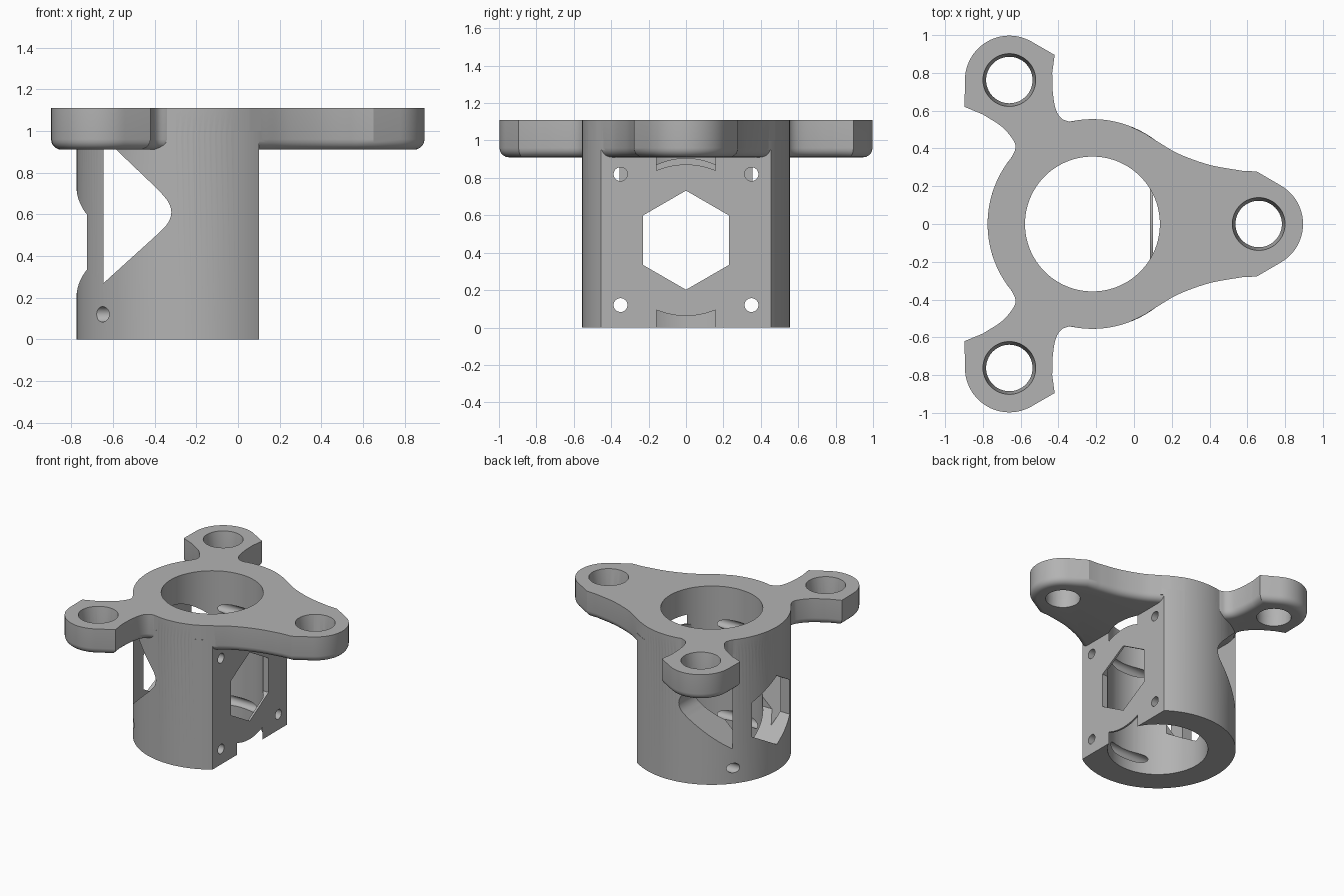
import bpy, bmesh, math
from mathutils import Vector, Matrix

if "Cube" in bpy.data.objects:
    bpy.data.objects.remove(bpy.data.objects["Cube"], do_unlink=True)

AXIS_X = -0.22          # tube axis
R_OUT, R_BORE = 0.555, 0.357
TOP, UNDER = 1.11, 0.91
FLAT_X = 0.1            # flat mounting face
HEX_Z = 0.467

grey = bpy.data.materials.new("plain grey")
grey.use_nodes = True
grey.diffuse_color = (0.45, 0.45, 0.45, 1)
grey.node_tree.nodes["Principled BSDF"].inputs["Base Color"].default_value = (0.45, 0.45, 0.45, 1)


def finish(name, bm):
    bmesh.ops.recalc_face_normals(bm, faces=bm.faces)
    mesh = bpy.data.meshes.new(name)
    bm.to_mesh(mesh)
    bm.free()
    mesh.materials.append(grey)
    ob = bpy.data.objects.new(name, mesh)
    bpy.context.collection.objects.link(ob)
    return ob


def loft(name, loops):
    """Closed solid through a stack of matching loops of 3D points."""
    bm = bmesh.new()
    rings = [[bm.verts.new(p) for p in loop] for loop in loops]
    for low, high in zip(rings, rings[1:]):
        for i in range(len(low)):
            bm.faces.new((low[i - 1], low[i], high[i], high[i - 1]))
    bm.faces.new(rings[0][::-1])
    bm.faces.new(rings[-1])
    return finish(name, bm)


def prism(name, points, depth):
    return loft(name, [points, [Vector(p) + Vector(depth) for p in points]])


def rod(name, start, end, r1, r2=None, sides=96):
    """Cylinder or cone between two points."""
    start, end = Vector(start), Vector(end)
    d = end - start
    turn = d.to_track_quat('Z', 'Y').to_matrix().to_4x4()
    bm = bmesh.new()
    bmesh.ops.create_cone(bm, cap_ends=True, segments=sides, radius1=r1,
                          radius2=r1 if r2 is None else r2, depth=d.length,
                          matrix=Matrix.Translation((start + end) / 2) @ turn)
    return finish(name, bm)


def combine(target, other, op):
    mod = target.modifiers.new(op, 'BOOLEAN')
    mod.operation, mod.solver, mod.object = op, 'EXACT', other
    bpy.context.view_layer.update()
    bpy.context.view_layer.objects.active = target
    bpy.ops.object.modifier_apply(modifier=mod.name)
    assert target.data.polygons, "empty after " + other.name
    bpy.data.objects.remove(other, do_unlink=True)


def arc(cx, cy, r, a0, a1, n):
    angles = [math.radians(a0 + (a1 - a0) * i / n) for i in range(n + 1)]
    return [(cx + r * math.cos(a), cy + r * math.sin(a)) for a in angles]


def spline(pts, n=6):
    """Smooth curve through the points."""
    v = [Vector(p) for p in pts]
    v = [2 * v[0] - v[1]] + v + [2 * v[-1] - v[-2]]
    out = []
    for a, b, c, d in zip(v, v[1:], v[2:], v[3:]):
        for i in range(n):
            t = i / n
            out.append(tuple(0.5 * (2 * b + (c - a) * t + (2 * a - 5 * b + 4 * c - d) * t * t
                                    + (3 * b - a - 3 * c + d) * t ** 3)))
    return out + [tuple(pts[-1])]


def inset(pts, dist):
    """Mitred inward offset of a counterclockwise outline."""
    v = [Vector(p) for p in pts]
    out = []
    for i, p in enumerate(v):
        e, f = (p - v[i - 1]).normalized(), (v[(i + 1) % len(v)] - p).normalized()
        n, m = Vector((-e.y, e.x)), Vector((-f.y, f.x))
        out.append(p + (n + m) * dist / (1 + n.dot(m)))
    return out


# Tube with its flat mounting face
body = rod("motor_mount", (AXIS_X, 0, 0), (AXIS_X, 0, 1.0), R_OUT, sides=128)
flat = prism("flat_cutter", [(FLAT_X, -1, -0.1), (FLAT_X, 1, -0.1), (FLAT_X, 1, 0.95), (FLAT_X, -1, 0.95)],
             (1, 0, 0))
combine(body, flat, 'DIFFERENCE')

# Side windows with a rounded tip
tip = spline([(-0.38, 0.51), (-0.335, 0.56), (-0.32, 0.61), (-0.335, 0.66), (-0.38, 0.715)], 4)
window = [(-0.645, 0.27)] + tip + [(-0.60, 0.925), (-0.645, 0.925)]
combine(body, prism("window_cutter", [(x, -1, z) for x, z in window], (0, 2, 0)), 'DIFFERENCE')

# Three armed flange: half outline mirrored, lower rim rounded
ARM_R, LUG_R, FILLET = 0.88, 0.235, 0.05
lugs = [(AXIS_X + ARM_R * math.cos(a), ARM_R * math.sin(a))
        for a in (0, math.radians(120), math.radians(240))]
half = arc(*lugs[0], LUG_R, 0, 60, 12) + [(0.65, 0.278)]
half += spline([(0.57, 0.282), (0.40, 0.313), (0.24, 0.37), (0.135, 0.43), (0.05, 0.484)])
half += arc(AXIS_X, 0, R_OUT, 70, 98, 10)
half += spline([(-0.34, 0.541), (-0.385, 0.56), (-0.415, 0.61), (-0.43, 0.70), (-0.433, 0.80)])
half += [(-0.42, 0.895)] + arc(*lugs[1], LUG_R, 60, 180, 24) + [(-0.897, 0.62)]
half += spline([(-0.80, 0.58), (-0.70, 0.515), (-0.64, 0.445), (-0.628, 0.40), (-0.65, 0.35)])
half += arc(AXIS_X, 0, R_OUT, 143, 180, 14)
outline = half + [(x, -y) for x, y in half[-2:0:-1]]
levels = []
for step in range(6):
    a = math.radians(18 * step)
    levels.append((FILLET * (1 - math.sin(a)), UNDER + FILLET * (1 - math.cos(a))))
levels.append((0, TOP))
flange = loft("flange", [[(x, y, z) for x, y in inset(outline, d)] for d, z in levels])
combine(body, flange, 'UNION')

# Main bore, leaving a thin round web behind the flat face
bore = rod("bore_cutter", (AXIS_X, 0, -0.1), (AXIS_X, 0, 1.3), R_BORE, sides=128)
web = rod("web", (0.085, 0, HEX_Z), (0.5, 0, HEX_Z), 0.405)
combine(bore, web, 'DIFFERENCE')
combine(body, bore, 'DIFFERENCE')

# Hexagonal opening straight through
hexagon = [(-1, 0.265 * math.sin(math.radians(a)), HEX_Z + 0.265 * math.cos(math.radians(a)))
           for a in range(0, 360, 60)]
combine(body, prism("hex_cutter", hexagon, (2, 0, 0)), 'DIFFERENCE')

# Screw holes: lower pair runs through, upper pair ends in the windows
for side in (-1, 1):
    for z, back in ((0.12, -1), (0.82, -0.6)):
        hole = rod("screw_cutter", (back, side * 0.35, z), (0.3, side * 0.35, z), 0.037, sides=32)
        combine(body, hole, 'DIFFERENCE')

# Lug holes with a tapered mouth
for x, y in lugs:
    combine(body, rod("lug_cutter", (x, y, 0.8), (x, y, 1.3), 0.123, sides=64), 'DIFFERENCE')
    combine(body, rod("mouth_cutter", (x, y, 0.97), (x, y, TOP + 0.01), 0.122, 0.141, sides=64), 'DIFFERENCE')

# Smooth the round surfaces
bpy.ops.object.select_all(action='DESELECT')
body.select_set(True)
bpy.context.view_layer.objects.active = body
bpy.ops.object.shade_smooth_by_angle(angle=math.radians(25))
